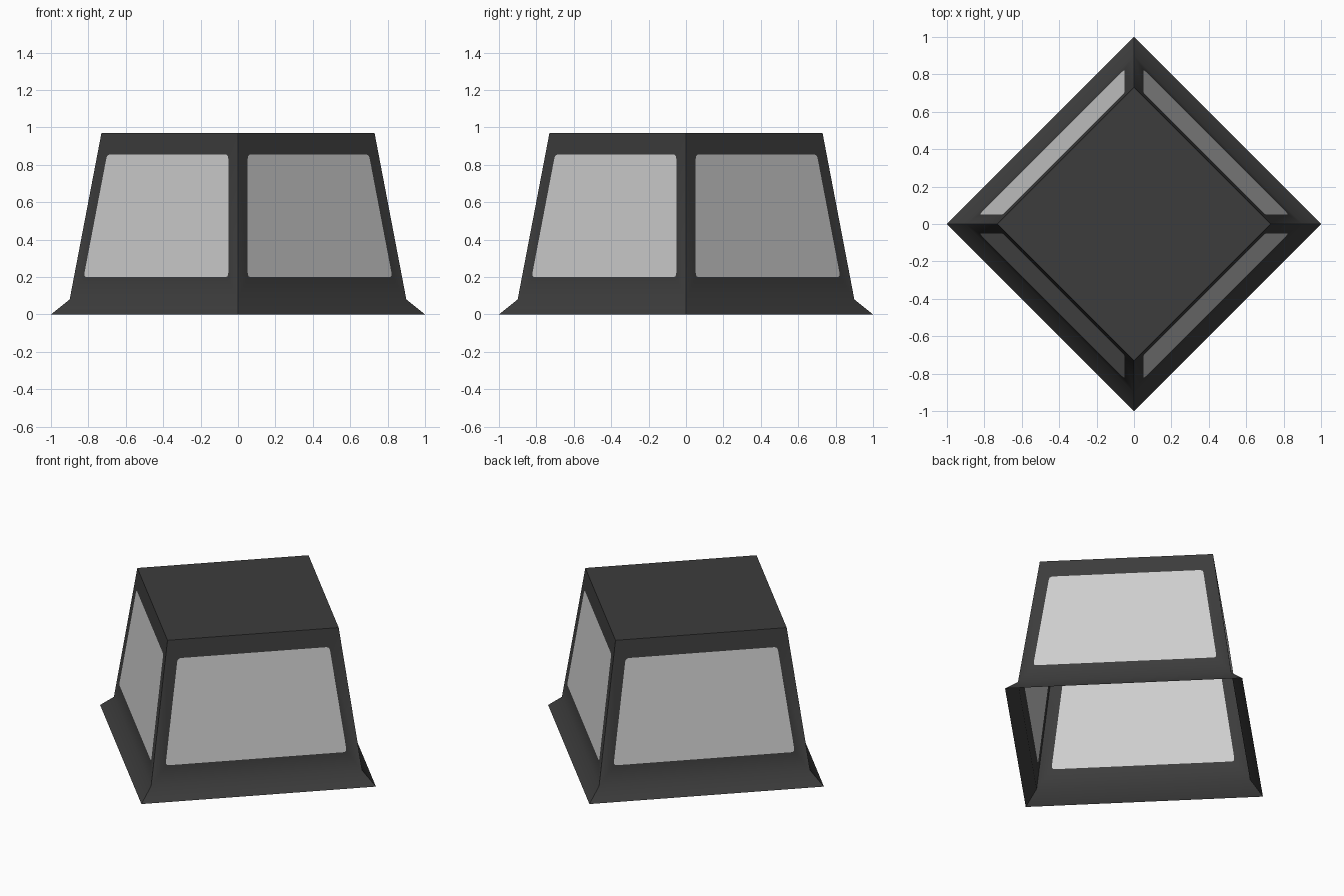
import bpy
import bmesh
from math import cos, sin, pi
from mathutils import Vector

cube = bpy.data.objects.get("Cube")
if cube:
    bpy.data.objects.remove(cube, do_unlink=True)


def material(name, value):
    mat = bpy.data.materials.new(name)
    mat.use_nodes = True
    color = (value, value, value, 1)
    mat.diffuse_color = color
    bsdf = mat.node_tree.nodes["Principled BSDF"]
    bsdf.inputs["Base Color"].default_value = color
    bsdf.inputs["Roughness"].default_value = 0.8
    return mat


FRAME, PANE = 0, 1
BASE_R, WAIST_R, TOP_R = 1.0, 0.9, 0.73
WAIST_Z, TOP_Z = 0.08, 0.97
PANE_LOW, PANE_HIGH, MARGIN, ROUND = 0.2, 0.855, 0.052, 0.022


def corner(k, radius, z):
    """Corner k of the diamond-shaped plan."""
    a = k * pi / 2
    return Vector((radius * cos(a), radius * sin(a), z))


def pane_ends(k, z):
    """Left and right ends of the pane on wall k at height z."""
    r = WAIST_R + (TOP_R - WAIST_R) * (z - WAIST_Z) / (TOP_Z - WAIST_Z)
    a, b = corner(k, r, z), corner(k + 1, r, z)
    return a.lerp(b, MARGIN / r), b.lerp(a, MARGIN / r)


def rounded(points, steps=4):
    """One short arc of points for each corner of a closed outline."""
    arcs = []
    for i, p in enumerate(points):
        start = p + (points[i - 1] - p).normalized() * ROUND
        end = p + (points[(i + 1) % len(points)] - p).normalized() * ROUND
        arcs.append([start.lerp(p, t).lerp(p.lerp(end, t), t)
                     for t in (s / steps for s in range(steps + 1))])
    return arcs


bm = bmesh.new()


def ring(radius, z):
    return [bm.verts.new(corner(k, radius, z)) for k in range(4)]


def face(verts, mat=FRAME):
    bm.faces.new(verts).material_index = mat


base, waist, top = ring(BASE_R, 0), ring(WAIST_R, WAIST_Z), ring(TOP_R, TOP_Z)

# Roof; the underside stays open
face(top)

for k in range(4):
    n = (k + 1) % 4
    # Flared skirt
    face([base[k], base[n], waist[n], waist[k]])

    # Wall frame around a rounded pane
    outer = [waist[k], waist[n], top[n], top[k]]
    low_a, low_b = pane_ends(k, PANE_LOW)
    high_a, high_b = pane_ends(k, PANE_HIGH)
    arcs = [[bm.verts.new(p) for p in arc]
            for arc in rounded([low_a, low_b, high_b, high_a])]
    for i in range(4):
        j = (i + 1) % 4
        face([outer[i], outer[j], arcs[j][0], arcs[i][-1]])
        for p, q in zip(arcs[i], arcs[i][1:]):
            face([outer[i], q, p])
    face([v for arc in arcs for v in arc], PANE)

mesh = bpy.data.meshes.new("lamp_shade")
bm.to_mesh(mesh)
bm.free()
mesh.materials.append(material("dark grey frame", 0.046))
mesh.materials.append(material("light grey pane", 0.62))

shade = bpy.data.objects.new("lamp_shade", mesh)
bpy.context.collection.objects.link(shade)
bpy.ops.object.select_all(action='DESELECT')
shade.select_set(True)
bpy.context.view_layer.objects.active = shade
bpy.ops.object.shade_smooth_by_angle(angle=0.7)
